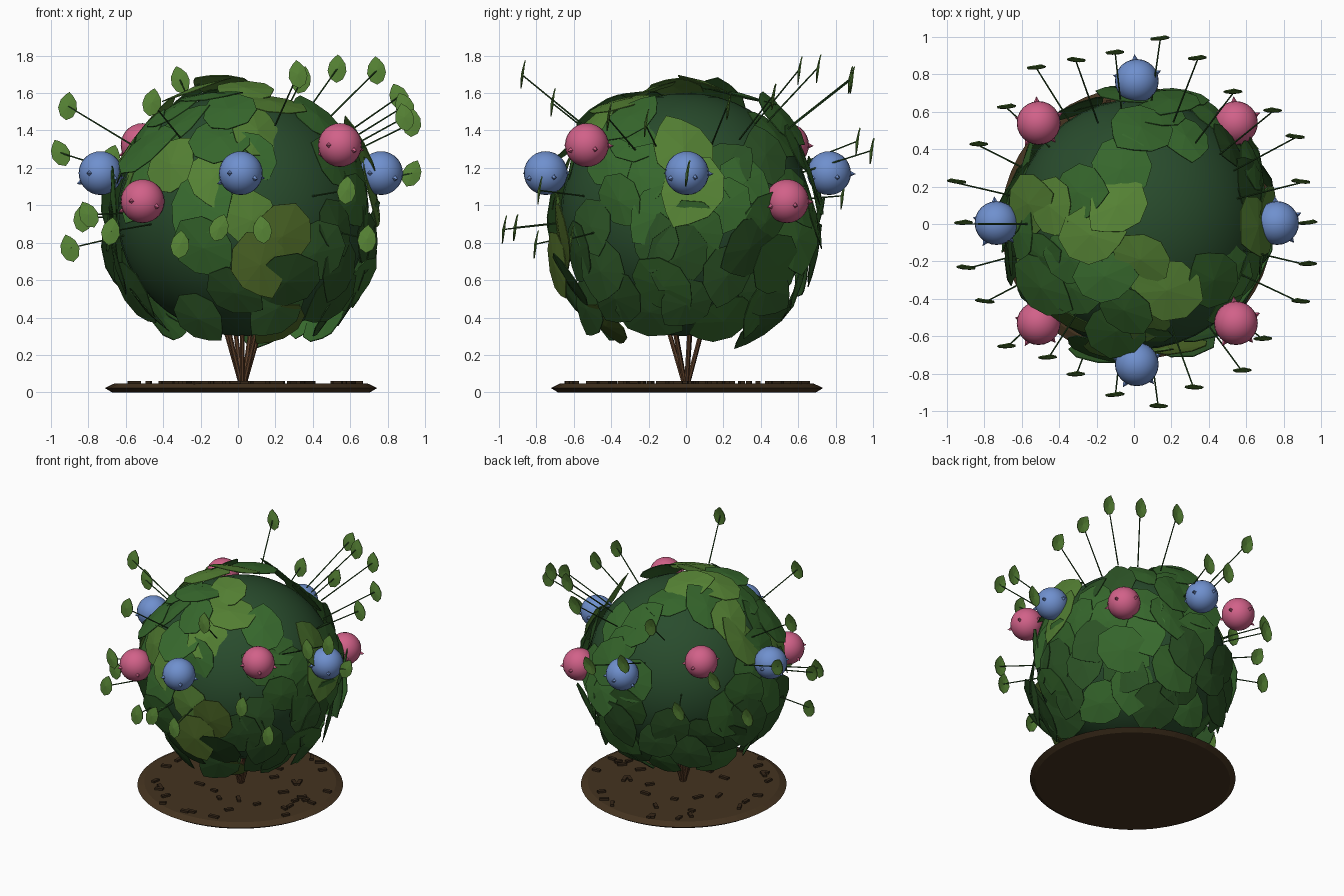
import bpy, bmesh, math, random
from mathutils import Vector, Matrix

if "Cube" in bpy.data.objects:
    bpy.data.objects.remove(bpy.data.objects["Cube"])

random.seed(5)
CX = 0.025
CORE = Vector((CX, 0, 0.95))

def mat(name, c):
    m = bpy.data.materials.new(name)
    m.diffuse_color = (*c, 1)
    m.use_nodes = True
    m.node_tree.nodes["Principled BSDF"].inputs["Base Color"].default_value = m.diffuse_color
    return m

SOIL = mat("soil brown", (0.058, 0.033, 0.014))
CHIP = mat("bark chip dark", (0.036, 0.020, 0.009))
STEM = mat("stem brown", (0.11, 0.05, 0.022))
DEEP = mat("deep green", (0.022, 0.072, 0.026))
DARK = mat("dark leaf", (0.024, 0.083, 0.018))
MID = mat("mid leaf", (0.038, 0.14, 0.026))
LIGHT = mat("light leaf", (0.09, 0.22, 0.034))
OLIVE = mat("olive leaf", (0.075, 0.14, 0.02))
PINK = mat("pink bloom", (0.64, 0.12, 0.25))
BLUE = mat("blue bloom", (0.16, 0.28, 0.62))

def finish(bm, name, mats, smooth=False):
    me = bpy.data.meshes.new(name)
    bm.to_mesh(me)
    bm.free()
    for m in mats:
        me.materials.append(m)
    for p in me.polygons:
        p.use_smooth = smooth
    ob = bpy.data.objects.new(name, me)
    bpy.context.collection.objects.link(ob)
    return ob

def frame(loc, xa, ya, za):
    m = Matrix((xa, ya, za)).transposed().to_4x4()
    m.translation = loc
    return m

def rod(bm, a, b, r1, r2, seg=6):
    a, b = Vector(a), Vector(b)
    d = b - a
    m = Matrix.Translation((a + b) / 2) @ d.to_track_quat('Z', 'Y').to_matrix().to_4x4()
    bmesh.ops.create_cone(bm, cap_ends=True, segments=seg, radius1=r1, radius2=r2,
                          depth=d.length, matrix=m)

# half outline of a pointed leaf: (width, position along length)
OUTLINE = [(0.0, -0.5), (0.34, -0.36), (0.5, -0.08), (0.42, 0.2), (0.2, 0.4), (0.0, 0.52)]

def leaf(bm, m, w, l, cup, idx):
    rim = OUTLINE + [(-x, y) for x, y in OUTLINE[-2:0:-1]]
    pts = [bm.verts.new(m @ Vector((x * w, y * l, -cup * (2 * x * x + 2 * y * y))))
           for x, y in rim]
    mid = bm.verts.new(m @ Vector((0, 0, 0)))
    for i in range(len(pts)):
        f = bm.faces.new((mid, pts[i - 1], pts[i]))
        f.normal_update()
        f.material_index = idx
        if f.normal.dot(m.to_3x3() @ Vector((0, 0, 1))) < 0:
            f.normal_flip()

def thicken(ob, t):
    s = ob.modifiers.new("thickness", 'SOLIDIFY')
    s.thickness = t
    s.offset = 0

# soil disc with a bevelled rim
bm = bmesh.new()
N = 48
rings = [[bm.verts.new((0.016 + r * math.cos(2 * math.pi * i / N),
                        0.005 + r * math.sin(2 * math.pi * i / N), z)) for i in range(N)]
         for r, z in ((0.69, 0.0), (0.728, 0.023), (0.68, 0.046))]
for a, b in zip(rings, rings[1:]):
    for i in range(N):
        j = (i + 1) % N
        bm.faces.new((a[i], a[j], b[j], b[i]))
bm.faces.new(rings[0][::-1])
bm.faces.new(rings[2])
finish(bm, "soil_bed", [SOIL])

# bark chips scattered on the soil
bm = bmesh.new()
for i in range(42):
    a, r = random.uniform(0, 2 * math.pi), 0.66 * math.sqrt(random.uniform(0.08, 1))
    m = (Matrix.Translation((CX + r * math.cos(a), r * math.sin(a), 0.05))
         @ Matrix.Rotation(random.uniform(0, math.pi), 4, 'Z')
         @ Matrix.Diagonal((random.uniform(0.045, 0.075), 0.026, 0.022, 1)))
    bmesh.ops.create_cube(bm, size=1, matrix=m)
finish(bm, "bark_chips", [CHIP])

# woody stems fanning up into the bush
bm = bmesh.new()
for i in range(7):
    a = 2 * math.pi * i / 7 + 0.2
    rod(bm, (CX + 0.008 * math.cos(a), 0.008 * math.sin(a), 0.04),
        (CX + 0.12 * math.cos(a), 0.12 * math.sin(a), 0.42), 0.013, 0.012, 7)
finish(bm, "woody_stems", [STEM])

# round foliage core
bm = bmesh.new()
bmesh.ops.create_uvsphere(bm, u_segments=40, v_segments=24, radius=1,
                          matrix=Matrix.Translation(CORE) @ Matrix.Diagonal((0.67, 0.67, 0.65, 1)))
finish(bm, "foliage_core", [DEEP], True)

# big overlapping leaves, leaving a few bare patches
BARE = [Vector(v).normalized() for v in
        ((0.42, 0.2, 0.9), (-0.5, 0.55, 0.35), (-0.6, -0.55, -0.3), (0.35, -0.75, 0.2), (0, 0, -1))]
LIMIT = (0.5, 0.5, 0.42, 0.42, 0.62)
bm = bmesh.new()
COUNT = 135
for i in range(COUNT):
    z = 1 - 2 * (i + 0.5) / COUNT
    a = i * 2.39996 + random.uniform(-0.15, 0.15)
    q = math.sqrt(1 - z * z)
    n = Vector((q * math.cos(a), q * math.sin(a), z))
    if any(n.angle(b) < lim for b, lim in zip(BARE, LIMIT)):
        continue
    jit = Vector([random.uniform(-0.26, 0.26) for _ in range(3)])
    low = z < -0.15
    # lower leaves hang more steeply and stand further out
    za = (Vector((n.x, n.y, n.z * (0.8 if low else 1))) + jit).normalized()
    down = Vector((0, 0, -1)) if abs(z) < 0.95 else Vector((1, 0, 0))
    ya = (down - za * down.dot(za)).normalized()
    ya = Matrix.Rotation(random.uniform(-1.1, 1.1) + (math.pi if z > 0.3 else 0), 3, za) @ ya
    loc = CORE + n * (random.uniform(0.715, 0.765) if low else random.uniform(0.685, 0.735))
    sunny = n.dot(Vector((-0.5, -0.7, 0.5))) > 0.55      # fresh growth on one side
    if sunny:
        idx = random.choice((1, 1, 2, 2))
    elif z > -0.15:
        idx = random.choice((1, 1, 1, 1, 0, 2))
    else:
        idx = random.choice((0, 0, 0, 1, 3)) if n.y < 0 else random.choice((0, 0, 1, 1))
    l = random.uniform(0.32, 0.42)
    leaf(bm, frame(loc, ya.cross(za), ya, za), l * 0.82, l, 0.035, idx)
thicken(finish(bm, "big_leaves", [DARK, MID, LIGHT, OLIVE]), 0.005)

# rounded flower heads with a few pointed petals
def blooms(name, m, spots):
    bm = bmesh.new()
    for p in spots:
        c = Vector(p)
        bmesh.ops.create_uvsphere(bm, u_segments=24, v_segments=14, radius=0.117,
                                  matrix=Matrix.Translation(c))
    finish(bm, name, [m], True)
    bm = bmesh.new()
    for p in spots:
        c = Vector(p)
        for k in range(5):
            t = 2 * math.pi * k / 5 + 0.4
            d = Vector((math.cos(t), math.sin(t), 0.25 * math.sin(2.4 * k) - 0.2)).normalized()
            rod(bm, c + d * 0.105, c + d * 0.142, 0.02, 0.001, 4)
    finish(bm, name + "_petals", [m])

blooms("blue_blooms", BLUE, [(0.015, -0.75, 1.172), (0.015, 0.765, 1.172),
                             (-0.735, 0.005, 1.172), (0.765, 0.005, 1.172)])
blooms("pink_blooms", PINK, [(0.545, -0.53, 1.322), (-0.51, -0.53, 1.022),
                             (0.545, 0.54, 1.022), (-0.51, 0.54, 1.322)])

# thin sprigs, each with an upright leaf facing the front
TIPS = [(-0.52, 0.83, 1.05), (-0.31, 0.87, 1.67), (-0.10, 0.91, 1.34), (0.14, 0.985, 1.29),
        (0.34, 0.88, 1.67), (0.53, 0.70, 1.73), (0.74, 0.60, 1.72), (0.86, 0.46, 1.58),
        (0.89, 0.22, 1.53), (0.93, 0.0, 1.17), (0.93, -0.22, 1.44), (0.89, -0.42, 1.47),
        (0.69, -0.62, 0.82), (0.58, -0.79, 1.08), (0.32, -0.88, 1.70), (0.13, -0.98, 0.87),
        (-0.10, -0.92, 0.88), (-0.31, -0.81, 0.79), (-0.46, -0.72, 1.55), (-0.68, -0.66, 0.86),
        (-0.80, -0.42, 0.95), (-0.90, -0.24, 0.77), (-0.91, 0.0, 1.53), (-0.95, 0.22, 1.28),
        (-0.83, 0.42, 0.93), (-0.68, 0.62, 1.25)]
stalks, tips = bmesh.new(), bmesh.new()
for t in TIPS:
    t = Vector(t)
    o = Vector((0, 0, 0.98))
    rod(stalks, o + (t - o) * 0.62, t, 0.005, 0.004, 5)
    roll = random.uniform(-0.5, 0.5)
    m = (Matrix.Translation(t) @ Matrix.Rotation(roll, 4, 'Y')
         @ Matrix.Rotation(math.pi / 2 - 0.15, 4, 'X'))
    leaf(tips, m, 0.1, 0.15, 0.018, 0)
finish(stalks, "sprig_stalks", [DARK])
thicken(finish(tips, "sprig_leaves", [LIGHT]), 0.006)
